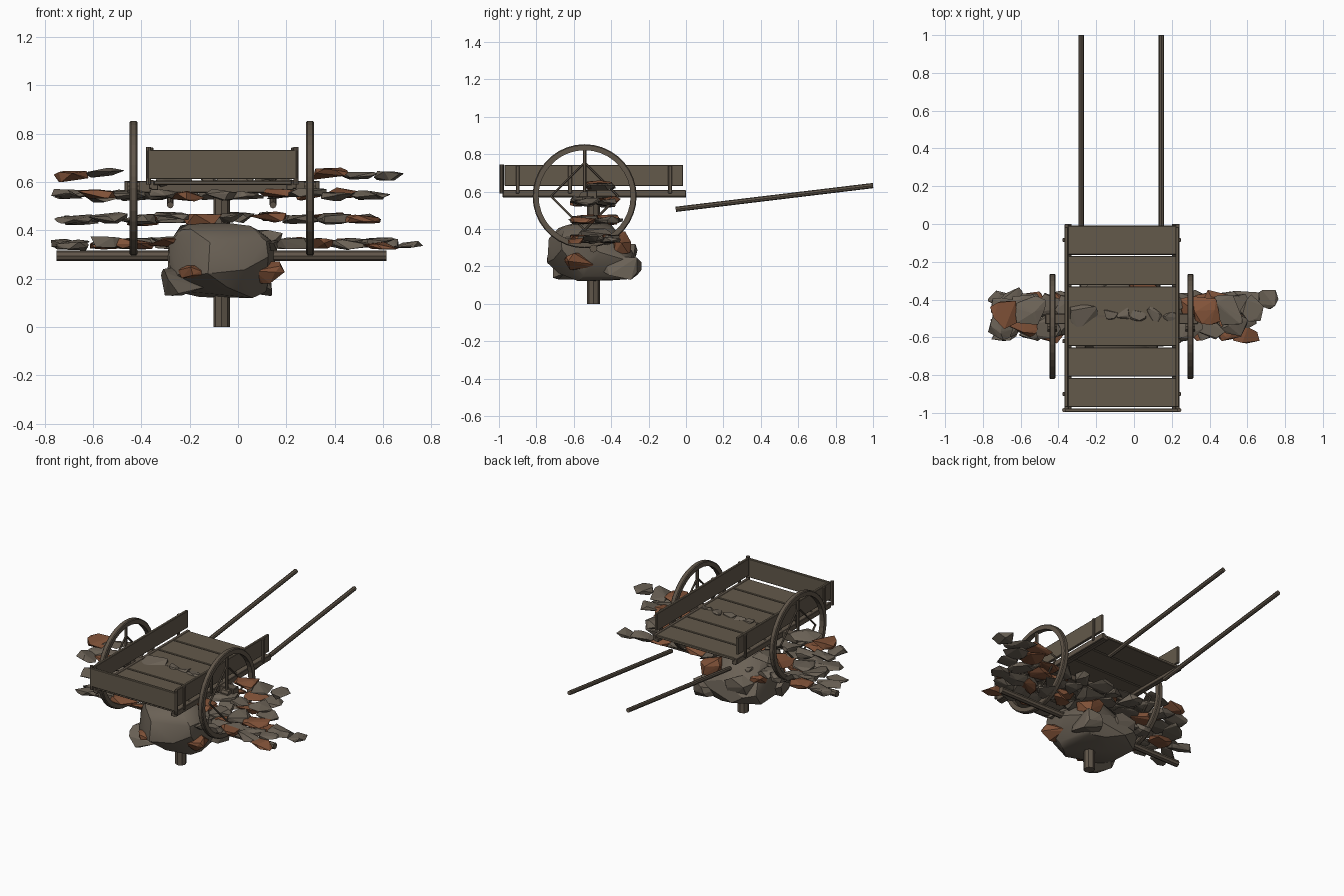
import bpy, bmesh, math, random
from mathutils import Vector

if "Cube" in bpy.data.objects:
    bpy.data.objects.remove(bpy.data.objects["Cube"])

random.seed(11)

def material(name, rgb):
    m = bpy.data.materials.new(name)
    m.diffuse_color = (*rgb, 1)
    m.use_nodes = True
    m.node_tree.nodes["Principled BSDF"].inputs["Base Color"].default_value = m.diffuse_color
    return m

PLANK = material("weathered plank", (0.125, 0.10, 0.07))
FRAME = material("dark timber", (0.118, 0.093, 0.068))
STONE = material("grey brown stone", (0.145, 0.12, 0.092))
RUST = material("rust stone", (0.22, 0.085, 0.04))
CX, CY = -0.065, -0.495          # centre of the cart bed

def finish(bm, name, mat, bevel=0.0):
    me = bpy.data.meshes.new(name)
    bmesh.ops.recalc_face_normals(bm, faces=bm.faces)
    bm.to_mesh(me)
    bm.free()
    ob = bpy.data.objects.new(name, me)
    bpy.context.collection.objects.link(ob)
    me.materials.append(mat)
    if bevel:
        mod = ob.modifiers.new("bevel", 'BEVEL')
        mod.width, mod.segments = bevel, 1
    return ob

def box(name, x0, x1, y0, y1, z0, z1, mat, bevel=0.003):
    bm = bmesh.new()
    bmesh.ops.create_cube(bm, size=1)
    for v in bm.verts:
        v.co = ((x0 + x1) / 2 + v.co.x * (x1 - x0),
                (y0 + y1) / 2 + v.co.y * (y1 - y0),
                (z0 + z1) / 2 + v.co.z * (z1 - z0))
    return finish(bm, name, mat, bevel)

def rod(name, a, b, r, mat, sides=8):
    a, b = Vector(a), Vector(b)
    bm = bmesh.new()
    bmesh.ops.create_cone(bm, cap_ends=True, segments=sides, radius1=r, radius2=r, depth=(b - a).length)
    q = (b - a).to_track_quat('Z', 'Y')
    for v in bm.verts:
        v.co = q @ v.co + (a + b) / 2
    return finish(bm, name, mat)

def rock(name, c, size, mat, points=14):
    """Chipped stone: hull of random points on a flattened ball."""
    bm = bmesh.new()
    turn = random.uniform(-0.5, 0.5)
    for i in range(points):
        d = Vector([random.gauss(0, 1) for k in range(3)]).normalized()
        x, y, z = (max(-0.75, min(0.75, d[k])) / 0.75 * size[k] / 2 for k in range(3))
        bm.verts.new((c[0] + x * math.cos(turn) - y * math.sin(turn),
                      c[1] + x * math.sin(turn) + y * math.cos(turn), c[2] + z + x * turn * 0.15))
    bmesh.ops.convex_hull(bm, input=bm.verts)
    bmesh.ops.delete(bm, geom=[v for v in bm.verts if not v.link_faces], context='VERTS')
    return finish(bm, name, mat)

# Bed planks and the rails beneath
for i in range(6):
    y0 = -0.968 + i * 0.161
    box("bed_plank", -0.362, 0.228, y0, y0 + 0.154, 0.588, 0.606, PLANK)
for x in (-0.345, 0.215):
    box("bed_rail", x - 0.015, x + 0.015, -0.98, 0.0, 0.567, 0.59, FRAME)

# Side boards with stakes, and the end board
for s in (-1, 1):
    x = CX + s * 0.294
    box("side_board", x - 0.009, x + 0.009, -0.97, -0.015, 0.63, 0.743, PLANK)
    for y in (-0.9, -0.62, -0.085):
        xs = x + s * 0.013
        box("side_stake", xs - 0.007, xs + 0.007, y - 0.01, y + 0.01, 0.59, 0.74, FRAME)
    box("side_sill", x - 0.009, x + 0.013, -0.98, 0.0, 0.572, 0.608, FRAME)
box("end_board", -0.378, 0.248, -0.995, -0.976, 0.612, 0.733, PLANK)
for x in (-0.37, 0.24):
    rod("corner_post", (x, -0.985, 0.59), (x, -0.985, 0.745), 0.011, FRAME)

# Handles
for x in (-0.28, 0.145):
    rod("handle", (x, -0.055, 0.505), (x, 1.0, 0.632), 0.014, FRAME)

# Wheels: square rim, hub, upright spoke and diamond bracing
WY, WZ = -0.542, 0.575
for x in (-0.432, 0.298):
    bm = bmesh.new()
    n = 36
    rings = []
    for i in range(n):
        a = i * math.tau / n
        rings.append([bm.verts.new((x + dx, WY + r * math.cos(a), WZ + r * math.sin(a)))
                      for dx, r in ((-0.016, 0.246), (-0.016, 0.273), (-0.011, 0.278), (0.011, 0.278),
                                    (0.016, 0.273), (0.016, 0.246))])
    for i in range(n):
        p, q = rings[i], rings[(i + 1) % n]
        for k in range(6):
            bm.faces.new((p[k], q[k], q[(k + 1) % 6], p[(k + 1) % 6]))
    finish(bm, "wheel_rim", FRAME)
    rod("wheel_hub", (x - 0.025, WY, WZ), (x + 0.025, WY, WZ), 0.028, FRAME, 10)
    rod("upright_spoke", (x, WY, WZ), (x, WY, WZ + 0.25), 0.01, FRAME, 6)
    d = [(0, 0.18), (0.18, 0), (0, -0.18), (-0.18, 0)]
    for (a, b), (e, f) in zip(d, d[1:] + d[:1]):
        rod("wheel_brace", (x, WY + a, WZ + b), (x, WY + e, WZ + f), 0.006, FRAME, 6)
box("axle", -0.47, 0.338, -0.53, -0.475, 0.555, 0.605, FRAME)

# Standing post and the long crossbar
rod("post", (-0.068, CY, 0), (-0.068, CY, 0.59), 0.034, FRAME)
rod("crossbar", (-0.75, CY, 0.295), (0.615, CY, 0.295), 0.021, FRAME)

# Large boulder: uneven loops from the bottom up, each a centre, half size and height
loops = [(-0.04, -0.46, 0.13, 0.15, 0.132), (-0.09, -0.46, 0.215, 0.205, 0.16),
         (-0.075, -0.49, 0.235, 0.24, 0.23), (-0.06, -0.515, 0.235, 0.225, 0.285),
         (-0.07, -0.55, 0.215, 0.19, 0.355), (-0.08, -0.545, 0.175, 0.14, 0.415),
         (-0.09, -0.53, 0.10, 0.09, 0.435)]
bm = bmesh.new()
for x, y, rx, ry, z in loops:
    for k in range(7):
        a = (k + random.uniform(-0.4, 0.4)) * math.tau / 7
        e = random.uniform(0.9, 1.1)
        c, s = math.cos(a), math.sin(a)
        bm.verts.new((x + rx * e * math.copysign(abs(c) ** 0.8, c),
                      y + ry * e * math.copysign(abs(s) ** 0.8, s), z + random.uniform(-0.015, 0.008)))
bmesh.ops.convex_hull(bm, input=bm.verts)
bmesh.ops.delete(bm, geom=[v for v in bm.verts if not v.link_faces], context='VERTS')
ob = finish(bm, "boulder", STONE)
bpy.context.view_layer.objects.active = ob
ob.select_set(True)
bpy.ops.object.shade_smooth_by_angle(angle=math.radians(28))

# Chips on the boulder
for c, size, mat in (((-0.17, -0.67, 0.235), (0.14, 0.12, 0.06), RUST),
                     ((0.115, -0.58, 0.225), (0.13, 0.15, 0.09), RUST),
                     ((0.05, -0.35, 0.325), (0.17, 0.12, 0.12), RUST),
                     ((-0.24, -0.40, 0.30), (0.10, 0.12, 0.08), RUST),
                     ((0.08, -0.34, 0.2), (0.16, 0.18, 0.14), STONE),
                     ((-0.23, -0.60, 0.19), (0.17, 0.22, 0.12), STONE),
                     ((-0.15, -0.34, 0.24), (0.2, 0.16, 0.16), STONE),
                     ((0.08, -0.50, 0.36), (0.18, 0.22, 0.08), STONE)):
    rock("boulder_chip", c, size, mat)

# Courses of flat stones; the rust ones are those nearest the given spots
def course(z, x0, x1, y0, y1, rows, spots):
    n = round((x1 - x0) / 0.125)
    w, d = (x1 - x0) / n, (y1 - y0) / rows
    cells = [(x0 + (i + 0.5) * w, y0 + (j + 0.5) * d) for j in range(rows) for i in range(n)]
    rusty = {min(cells, key=lambda c: math.dist(c, s)) for s in spots}
    for cell in cells:
        c = (cell[0] + random.uniform(-0.02, 0.02), cell[1] + random.uniform(-0.015, 0.015),
             z + random.uniform(-0.008, 0.008))
        size = (w * random.uniform(1.0, 1.3), d * random.uniform(1.0, 1.3), random.uniform(0.035, 0.05))
        rock("flat_stone", c, size, RUST if cell in rusty else STONE)

course(0.345, -0.75, 0.66, -0.62, -0.37, 3,
       [(-0.40, -0.6), (-0.30, -0.6), (0.30, -0.6), (0.54, -0.6), (0.45, -0.38), (-0.55, -0.4), (0.2, -0.38)])
course(0.45, -0.72, 0.58, -0.60, -0.37, 2,
       [(-0.20, -0.6), (0.10, -0.6), (0.53, -0.6), (0.33, -0.38), (-0.45, -0.38)])
course(0.548, -0.75, 0.60, -0.59, -0.38, 2,
       [(-0.25, -0.6), (0.20, -0.6), (-0.58, -0.55), (0.44, -0.38), (0.32, -0.38)])
course(0.632, -0.75, -0.47, -0.53, -0.39, 1, [(-0.61, -0.47)])
course(0.632, 0.34, 0.67, -0.53, -0.37, 1, [(0.38, -0.45)])
rock("end_stone", (0.70, -0.40, 0.342), (0.13, 0.10, 0.03), STONE)

# Stones poking up through the bed
rock("bed_stone", (-0.265, -0.485, 0.60), (0.15, 0.15, 0.06), STONE)
for i in range(5):
    rock("bed_pebble", (-0.13 + i * 0.078, -0.485 + random.uniform(-0.02, 0.02), 0.602),
         (0.085, 0.06, 0.03), STONE)
